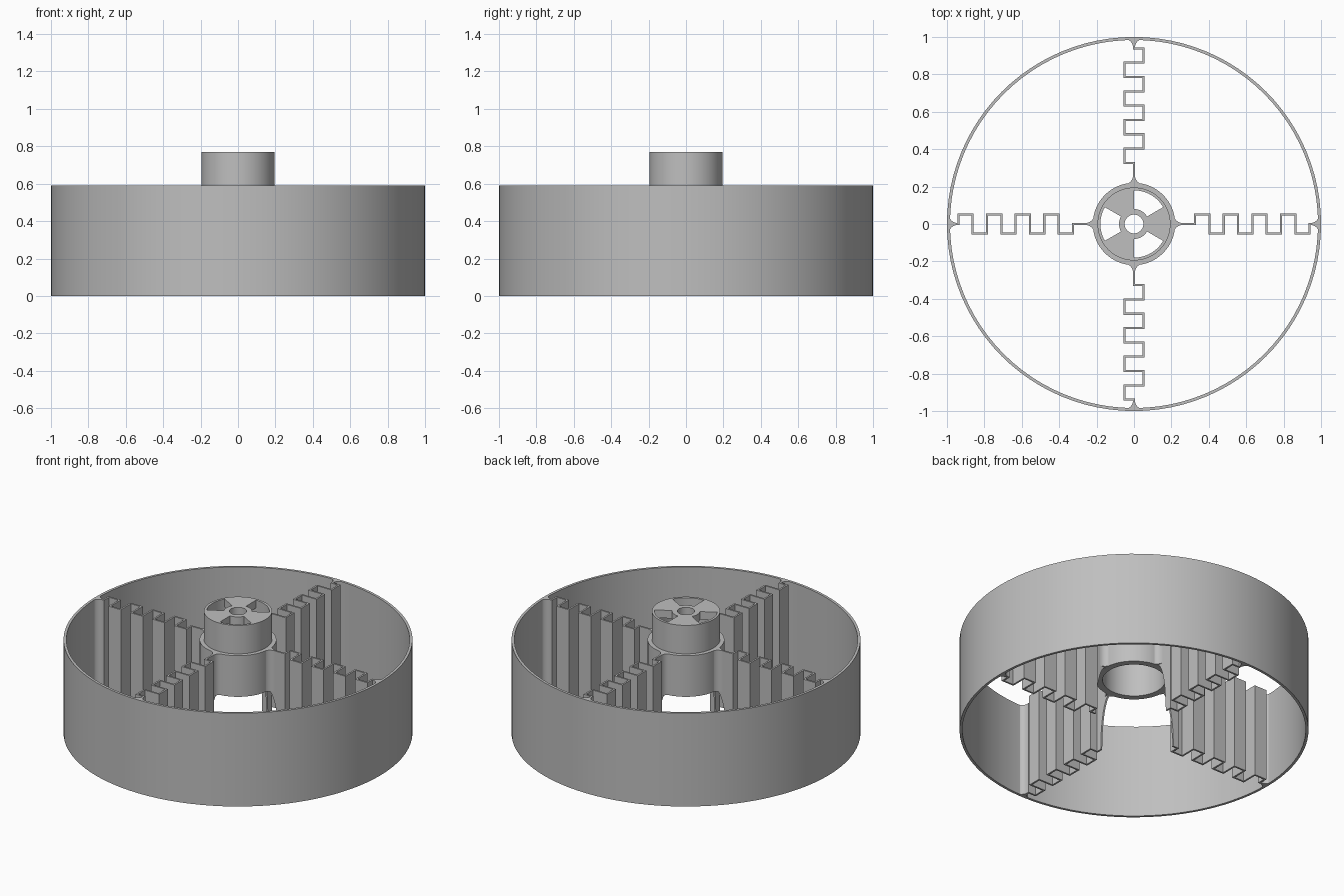
import bpy, bmesh, math
from mathutils import Vector

cube = bpy.data.objects.get("Cube")
if cube:
    bpy.data.objects.remove(cube, do_unlink=True)

SEG = 96
RIM_H, HUB_BASE, HUB_TOP = 0.59, 0.33, 0.77
WALL = 0.011
COLOUR = (0.52, 0.52, 0.52, 1)

grey = bpy.data.materials.new("plain grey")
grey.use_nodes = True
grey.diffuse_color = COLOUR
bsdf = next(n for n in grey.node_tree.nodes if n.type == 'BSDF_PRINCIPLED')
bsdf.inputs["Base Color"].default_value = COLOUR
bsdf.inputs["Roughness"].default_value = 0.6


def finish(name, bm, smooth=False):
    bmesh.ops.recalc_face_normals(bm, faces=bm.faces)
    mesh = bpy.data.meshes.new(name)
    bm.to_mesh(mesh)
    bm.free()
    mesh.materials.append(grey)
    obj = bpy.data.objects.new(name, mesh)
    bpy.context.collection.objects.link(obj)
    if smooth:
        bpy.ops.object.select_all(action='DESELECT')
        obj.select_set(True)
        bpy.context.view_layer.objects.active = obj
        bpy.ops.object.shade_smooth_by_angle(angle=math.radians(30))
    return obj


def polar(r, a):
    return (r * math.cos(a), r * math.sin(a))


def lathe(name, profile):
    """Revolve a closed (radius, height) outline around z."""
    bm = bmesh.new()
    rings = []
    for i in range(SEG):
        a = math.tau * i / SEG
        rings.append([bm.verts.new((*polar(r, a), z)) for r, z in profile])
    n = len(profile)
    for i in range(SEG):
        p, q = rings[i], rings[(i + 1) % SEG]
        for j in range(n):
            k = (j + 1) % n
            bm.faces.new((p[j], q[j], q[k], p[k]))
    return finish(name, bm, True)


def prism(name, outline, low, high, upright=False, smooth=False):
    """Extrude an outline along z, or an (x, z) outline along y."""
    bm = bmesh.new()
    place = (lambda p, t: (p[0], t, p[1])) if upright else (lambda p, t: (p[0], p[1], t))
    ends = [[bm.verts.new(place(p, t)) for p in outline] for t in (low, high)]
    for end in ends:
        bm.faces.new(end)
    n = len(outline)
    for i in range(n):
        k = (i + 1) % n
        bm.faces.new((ends[0][i], ends[0][k], ends[1][k], ends[1][i]))
    return finish(name, bm, smooth)


def ribbon(path, width):
    """Give a polyline a constant width with mitred corners."""
    pts = [Vector(p) for p in path]
    left, right = [], []
    for i, p in enumerate(pts):
        before = (p - pts[i - 1]).normalized() if i else (pts[1] - p).normalized()
        after = (pts[i + 1] - p).normalized() if i < len(pts) - 1 else before
        n1 = Vector((-before.y, before.x))
        n2 = Vector((-after.y, after.x))
        offset = (n1 + n2) * (width / 2 / (1 + n1.dot(n2)))
        left.append(p + offset)
        right.append(p - offset)
    return left + right[::-1]


def flare(r_wide, r_thin, half):
    """Concave flared root joining a thin wall to a round part."""
    side = []
    for i in range(9):
        t = i / 8 * math.pi / 2
        side.append((r_wide + (r_thin - r_wide) * math.sin(t),
                     WALL / 2 + (half - WALL / 2) * (1 - math.sin(t + 0)) if i == 8
                     else WALL / 2 + (half - WALL / 2) * (1 - math.sin(t)) ** 1.0))
    # quarter-circle fillet, tangent to the wall and the round part
    side = [(r_wide + (r_thin - r_wide) * (1 - math.cos(i / 8 * math.pi / 2)),
             WALL / 2 + (half - WALL / 2) * (1 - math.sin(i / 8 * math.pi / 2)))
            for i in range(9)]
    return side + [(x, -y) for x, y in reversed(side)]


# Outer rim
lathe("outer_rim", [(1, 0), (1, RIM_H), (0.984, RIM_H), (0.984, 0)])

# Stepped hub tube
lathe("hub_tube", [(0.22, HUB_BASE), (0.22, RIM_H), (0.195, RIM_H),
                   (0.195, HUB_TOP), (0.18, HUB_TOP), (0.18, HUB_BASE)])

# Hub end plate: central boss and three webs
PLATE_LOW = HUB_TOP - 0.05
lathe("hub_boss", [(0.08, PLATE_LOW), (0.08, HUB_TOP), (0.05, HUB_TOP), (0.05, PLATE_LOW)])
steps = SEG // 6
for w in range(3):
    start = math.radians(-30 + 120 * w)
    angles = [start + math.tau * i / SEG for i in range(steps + 1)]
    outline = [polar(0.18, a) for a in angles] + [polar(0.08, a) for a in reversed(angles)]
    prism(f"hub_web_{w + 1}", outline, PLATE_LOW, HUB_TOP)

# Folded part of a spoke
FIRST, PITCH, AMP, FOLDS = 0.327, 0.0765, 0.05, 8
path = [(FIRST, -WALL / 2)]
for i in range(FOLDS):
    y = AMP if i % 2 == 0 else -AMP
    path += [(FIRST + PITCH * i, y), (FIRST + PITCH * (i + 1), y)]
path += [(FIRST + PITCH * FOLDS, 0), (0.99, 0)]

# Straight blade beside the hub, with an arched lower edge
arch = [(0.215 + 0.075 * math.sin(t), HUB_BASE * math.cos(t))
        for t in (i / 12 * math.pi / 2 for i in range(13))]
blade = arch + [(FIRST, 0), (FIRST, RIM_H), (0.215, RIM_H)]

parts = [
    prism("folded_spoke", ribbon(path, WALL), 0, RIM_H),
    prism("spoke_blade", blade, -WALL / 2, WALL / 2, upright=True),
    prism("hub_flare", flare(0.213, 0.26, 0.05), HUB_BASE, RIM_H, smooth=True),
    prism("rim_flare", flare(0.987, 0.945, 0.045), 0, RIM_H, smooth=True),
]

# Four identical spokes around the hub
for part in parts:
    base = part.name
    part.name = base + "_1"
    for k in range(1, 4):
        copy = part.copy()
        copy.name = f"{base}_{k + 1}"
        copy.rotation_euler.z = k * math.pi / 2
        bpy.context.collection.objects.link(copy)
